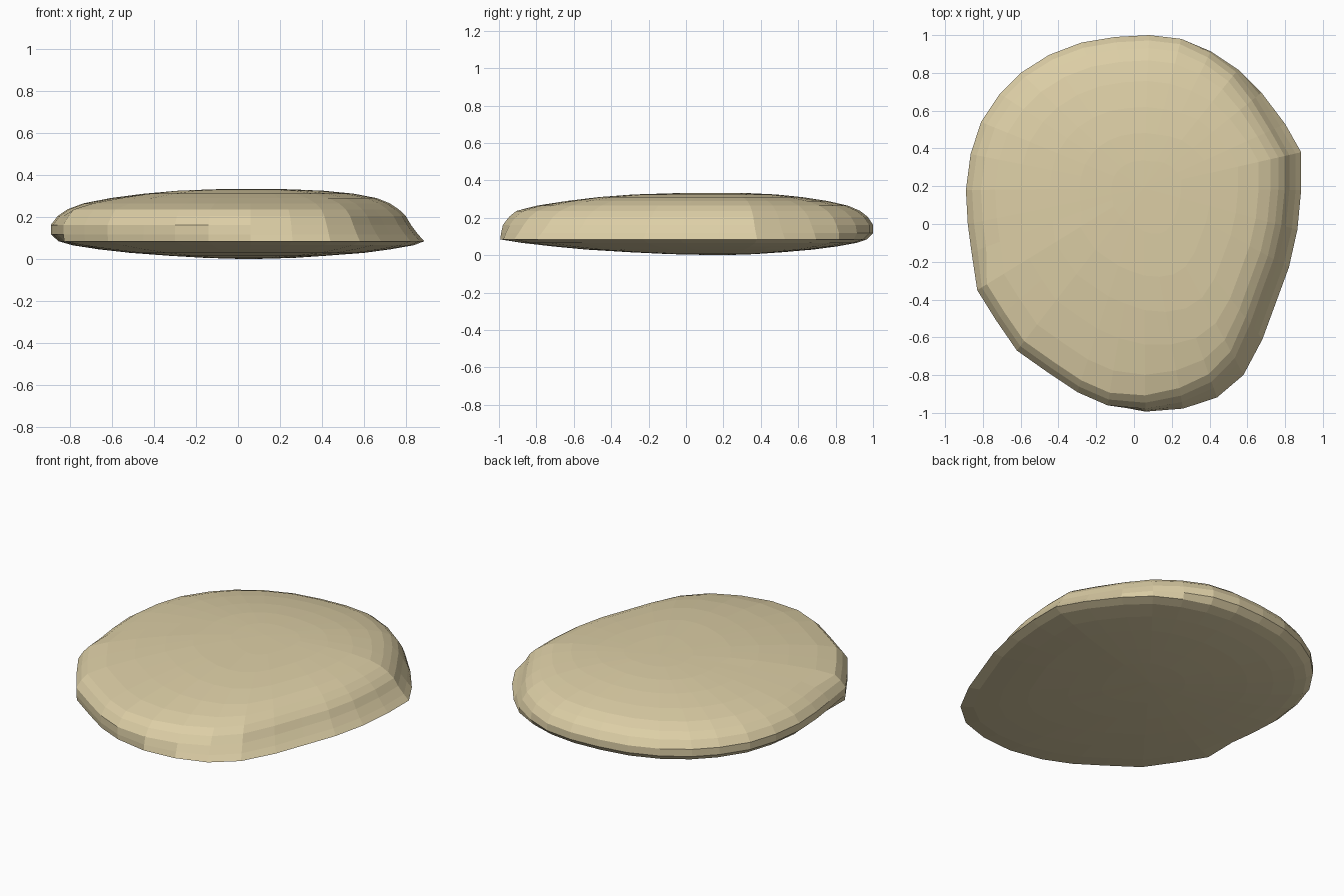
import bpy, bmesh
from math import atan2, cos, radians, degrees

if "Cube" in bpy.data.objects:
    bpy.data.objects.remove(bpy.data.objects["Cube"])

# Outline of the pebble at its widest, seen from above
OUTLINE = [
    (.885, .38), (.80, .53), (.68, .70), (.56, .83), (.41, .92), (.25, .98),
    (.08, 1.0), (-.10, .99), (-.28, .96), (-.45, .895), (-.60, .80), (-.71, .69),
    (-.81, .54), (-.865, .37), (-.89, .18), (-.88, .0), (-.86, -.15), (-.83, -.35),
    (-.73, -.51), (-.62, -.67), (-.45, -.79), (-.30, -.89), (-.14, -.96),
    (.06, -.997), (.26, -.98), (.44, -.92), (.58, -.80), (.68, -.61),
    (.75, -.42), (.82, -.23), (.865, -.03), (.885, .18)]
CX, CY = .05, .19

# Rings from bottom to top: height, scale on the rounded side,
# scale on the sloped right side, scale on the undercut front edge
RINGS = [
    (.006, .22, .26, .22), (.016, .40, .44, .40), (.030, .60, .66, .58),
    (.047, .76, .81, .74), (.066, .89, .94, .89), (.085, .96, 1.0, .996),
    (.118, 1.0, .965, 1.0), (.162, 1.0, .925, 1.0), (.205, .965, .895, .973),
    (.237, .915, .855, .942), (.265, .835, .805, .84), (.290, .70, .73, .69),
    (.311, .53, .60, .53), (.325, .36, .43, .38), (.332, .18, .24, .18)]

bm = bmesh.new()
rings = []
for z, rounded, sloped, undercut in RINGS:
    ring = []
    for x, y in OUTLINE:
        dx, dy = x - CX, y - CY
        a = atan2(dy, dx)
        right = min(1, max(0, 1.4 * cos(a + radians(12)) - .1))
        base = undercut if -155 < degrees(a) < 16 else rounded
        s = base + (sloped - base) * right
        ring.append(bm.verts.new((CX + dx * s, CY + dy * s, z)))
    rings.append(ring)

# Side bands
n = len(OUTLINE)
for lo, hi in zip(rings, rings[1:]):
    for i in range(n):
        j = (i + 1) % n
        bm.faces.new((lo[i], lo[j], hi[j], hi[i]))

# Closing fans at the two poles
for ring, z in ((rings[0], 0), (rings[-1], .334)):
    pole = bm.verts.new((CX, CY, z))
    for i in range(n):
        bm.faces.new((ring[i], ring[(i + 1) % n], pole))
bmesh.ops.recalc_face_normals(bm, faces=bm.faces)

mesh = bpy.data.meshes.new("pebble")
bm.to_mesh(mesh)
bm.free()
pebble = bpy.data.objects.new("pebble", mesh)
bpy.context.collection.objects.link(pebble)

# Sandy colour
sand = bpy.data.materials.new("sand")
sand.diffuse_color = (.72, .62, .38, 1)
sand.use_nodes = True
sand.node_tree.nodes["Principled BSDF"].inputs["Base Color"].default_value = sand.diffuse_color
mesh.materials.append(sand)
